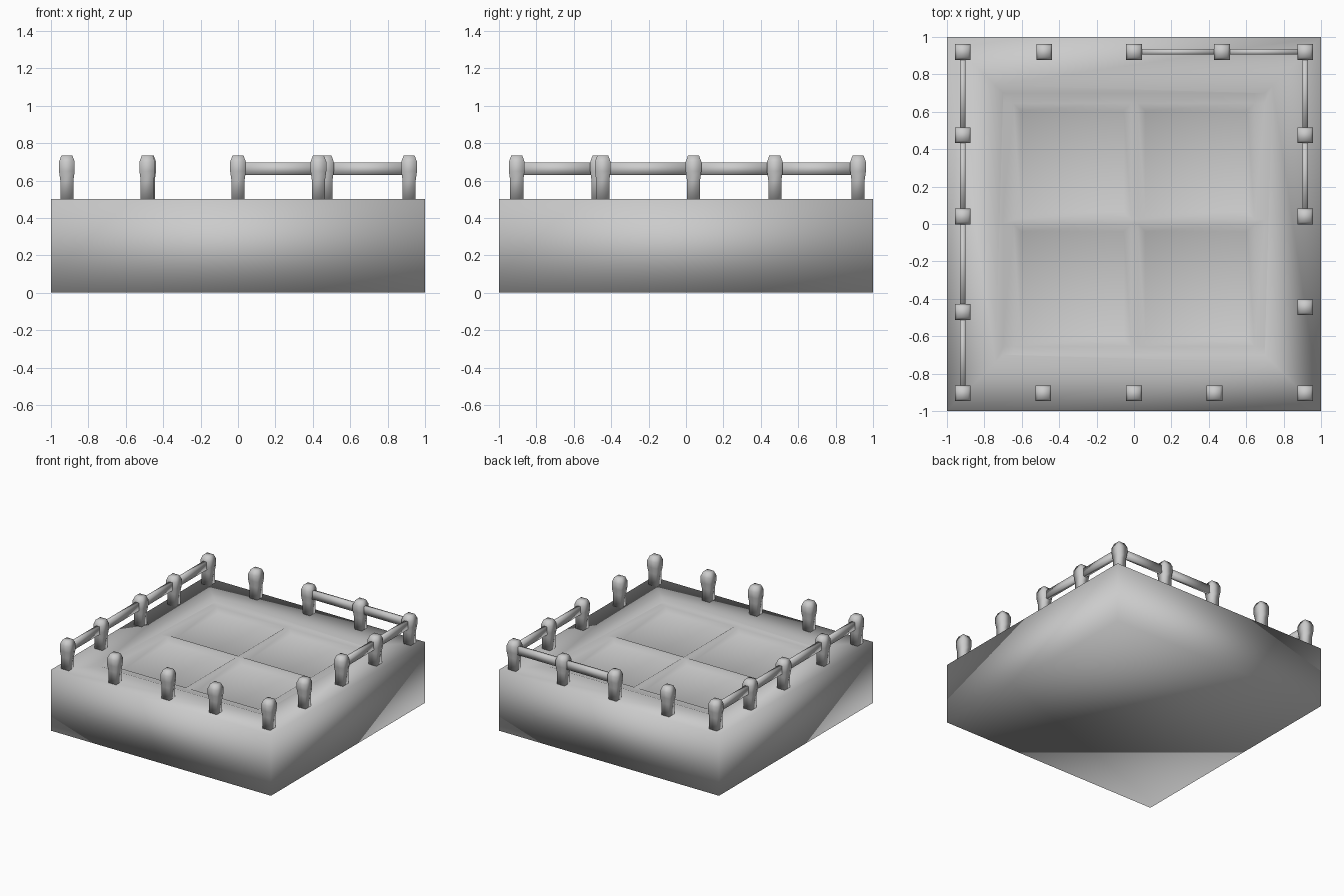
import bpy, bmesh
from mathutils import Vector

if "Cube" in bpy.data.objects:
    bpy.data.objects.remove(bpy.data.objects["Cube"])


def finish(name, bm):
    bmesh.ops.recalc_face_normals(bm, faces=bm.faces)
    mesh = bpy.data.meshes.new(name)
    bm.to_mesh(mesh)
    bm.free()
    for p in mesh.polygons:
        p.use_smooth = True
    obj = bpy.data.objects.new(name, mesh)
    bpy.context.collection.objects.link(obj)
    return obj


def box(bm, center, size):
    verts = bmesh.ops.create_cube(bm, size=1)["verts"]
    for v in verts:
        v.co = Vector(center) + Vector([v.co[i] * size[i] for i in range(3)])


# Slab with a sunken surround and four sunken panels on its top
bm = bmesh.new()
box(bm, (0, 0, 0.25), (2, 2, 0.5))
bm.normal_update()
top = max(bm.faces, key=lambda f: f.calc_center_median().z)
for thickness, depth in ((0.26, 0), (0.04, -0.015)):
    bmesh.ops.inset_region(bm, faces=[top], thickness=thickness, depth=depth,
                           use_even_offset=True)
cuts = [((x, 0, 0), (1, 0, 0)) for x in (-0.645, -0.015, 0.02, 0.645)]
cuts += [((0, y, 0), (0, 1, 0)) for y in (-0.655, 0.0, 0.025, 0.645)]


def inner_faces():
    return [f for f in bm.faces if f.normal.z > 0.9
            and all(abs(v.co.x) < 0.71 and abs(v.co.y) < 0.71 for v in f.verts)]


for co, no in cuts:
    bm.normal_update()
    faces = inner_faces()
    geom = list({e for f in faces for e in f.edges} | {v for f in faces for v in f.verts}) + faces
    bmesh.ops.bisect_plane(bm, geom=geom, plane_co=co, plane_no=no)
bm.normal_update()
panels = [f for f in inner_faces() if f.calc_area() > 0.2]
bmesh.ops.inset_individual(bm, faces=panels, thickness=0.04, depth=-0.025,
                           use_even_offset=True)
finish("base_slab", bm)

# Square posts that swell slightly below a chamfered cap
PROFILE = [(0.035, 0.49), (0.035, 0.60), (0.042, 0.65), (0.042, 0.70), (0.029, 0.735)]


def post(name, x, y):
    bm = bmesh.new()
    rings = [[bm.verts.new((x + sx * r, y + sy * r, z))
              for sx, sy in ((-1, -1), (1, -1), (1, 1), (-1, 1))] for r, z in PROFILE]
    for a, b in zip(rings, rings[1:]):
        for i in range(4):
            j = (i + 1) % 4
            bm.faces.new((a[i], a[j], b[j], b[i]))
    bm.faces.new(rings[0][::-1])
    bm.faces.new(rings[-1])
    finish(name, bm)


E, N, S = 0.915, 0.92, -0.905
left = [(-E, y) for y in (S, -0.47, 0.04, 0.475, N)]
right = [(E, y) for y in (S, -0.445, 0.04, 0.475, N)]
back = [(x, N) for x in (-0.48, 0, 0.47)]
front = [(x, S) for x in (-0.485, 0, 0.43)]
for side, points in (("left", left), ("right", right), ("back", back), ("front", front)):
    for i, (x, y) in enumerate(points):
        post(f"{side}_post_{i + 1}", x, y)


# Rails spanning the surviving fence bays
def rail(name, a, b):
    bm = bmesh.new()
    box(bm, ((a[0] + b[0]) / 2, (a[1] + b[1]) / 2, 0.6625),
        (abs(a[0] - b[0]) or 0.03, abs(a[1] - b[1]) or 0.03, 0.065))
    finish(name, bm)


runs = {"left": left, "right": right[2:], "back": back[1:] + [(E, N)]}
for side, points in runs.items():
    for i, (a, b) in enumerate(zip(points, points[1:])):
        rail(f"{side}_rail_{i + 1}", a, b)
